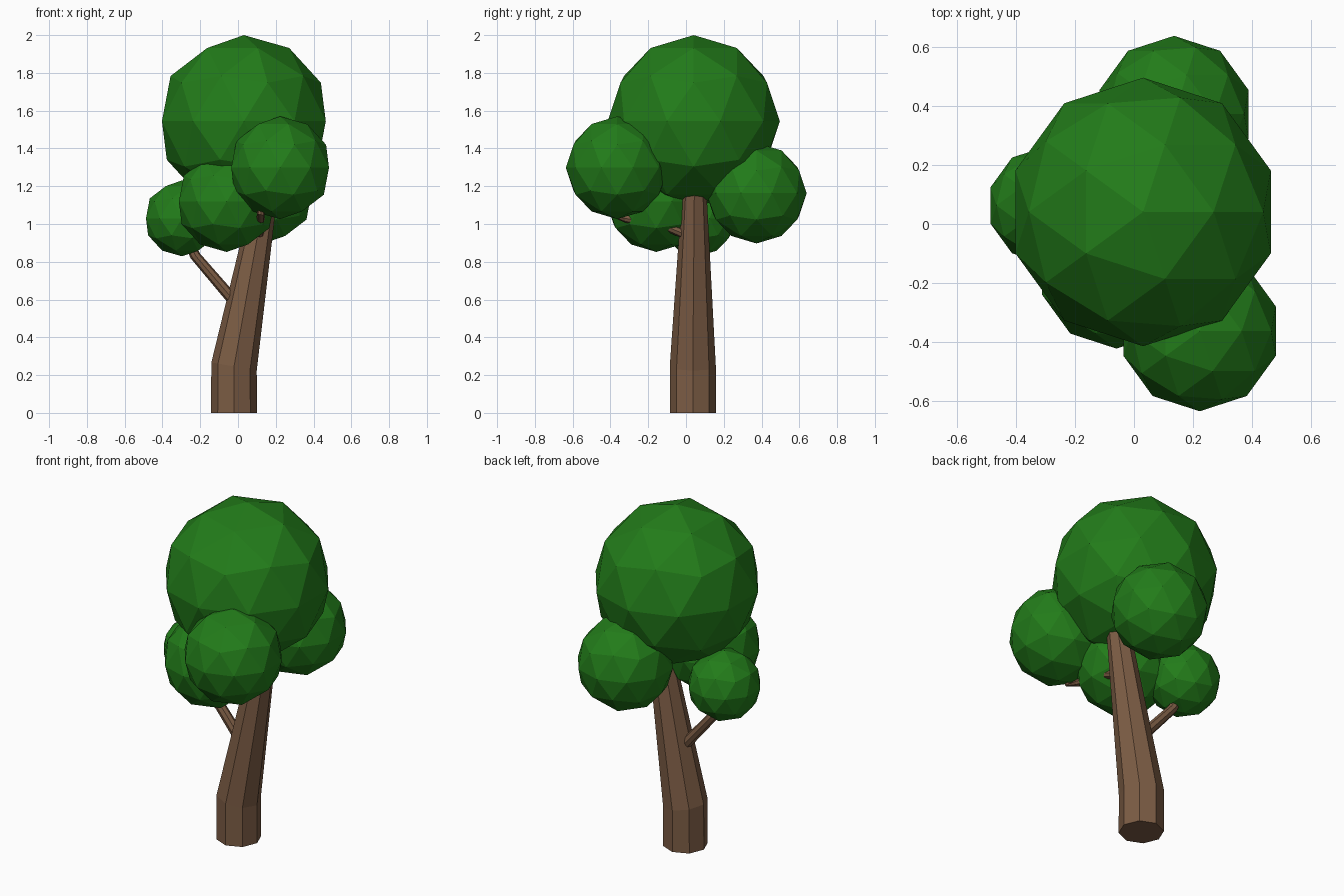
import bpy, bmesh, math
from mathutils import Vector

if "Cube" in bpy.data.objects:
    bpy.data.objects.remove(bpy.data.objects["Cube"])


def material(name, color):
    m = bpy.data.materials.new(name)
    m.diffuse_color = color
    m.use_nodes = True
    m.node_tree.nodes["Principled BSDF"].inputs["Base Color"].default_value = m.diffuse_color
    return m


bark = material("bark", (0.2, 0.107, 0.058, 1))
leaf = material("leaf", (0.016, 0.2, 0.01, 1))


def add_object(name, bm, mat):
    bmesh.ops.recalc_face_normals(bm, faces=bm.faces)
    mesh = bpy.data.meshes.new(name)
    bm.to_mesh(mesh)
    bm.free()
    mesh.materials.append(mat)
    bpy.context.collection.objects.link(bpy.data.objects.new(name, mesh))


def limb(name, path, radii, sides=8):
    """Tapered faceted tube; each ring faces along its outgoing segment."""
    bm = bmesh.new()
    pts = [Vector(p) for p in path]
    rings = []
    for i, (p, r) in enumerate(zip(pts, radii)):
        j = min(i, len(pts) - 2)
        t = (pts[j + 1] - pts[j]).normalized()
        u = Vector((1, 0, 0))
        u = (u - t * u.dot(t)).normalized()
        w = t.cross(u)
        angles = [math.tau * k / sides for k in range(sides)]
        rings.append([bm.verts.new(p + r * (u * math.cos(a) + w * math.sin(a))) for a in angles])
    for a, b in zip(rings, rings[1:]):
        for k in range(sides):
            n = (k + 1) % sides
            bm.faces.new((a[k], a[n], b[n], b[k]))
    bm.faces.new(rings[0][::-1])
    bm.faces.new(rings[-1])
    add_object(name, bm, bark)


def foliage(name, center, radius):
    bm = bmesh.new()
    bmesh.ops.create_icosphere(bm, subdivisions=2, radius=radius)
    bmesh.ops.translate(bm, verts=bm.verts, vec=center)
    add_object(name, bm, leaf)


# Leaning trunk
limb("trunk", [(-0.021, 0.036, 0), (-0.021, 0.036, 0.245), (0.165, 0.045, 1.28)],
     [0.122, 0.122, 0.058])

# Branches reaching into the side foliage
limb("left_branch", [(0.02, 0.04, 0.545), (-0.225, 0.05, 0.83), (-0.29, 0.06, 0.96)],
     [0.032, 0.028, 0.024])
limb("front_branch", [(0.11, 0.03, 0.93), (0.115, -0.1, 0.985), (0.12, -0.32, 1.03),
                      (0.12, -0.40, 1.05), (0.15, -0.40, 1.2)],
     [0.026, 0.024, 0.022, 0.02, 0.018])

# Leaf clumps
foliage("crown", (0.031, 0.041, 1.544), 0.456)
foliage("front_right_foliage", (0.223, -0.364, 1.298), 0.272)
foliage("back_foliage", (0.136, 0.373, 1.163), 0.266)
foliage("front_left_foliage", (-0.06, -0.157, 1.118), 0.266)
foliage("left_foliage", (-0.296, 0.063, 1.03), 0.201)
